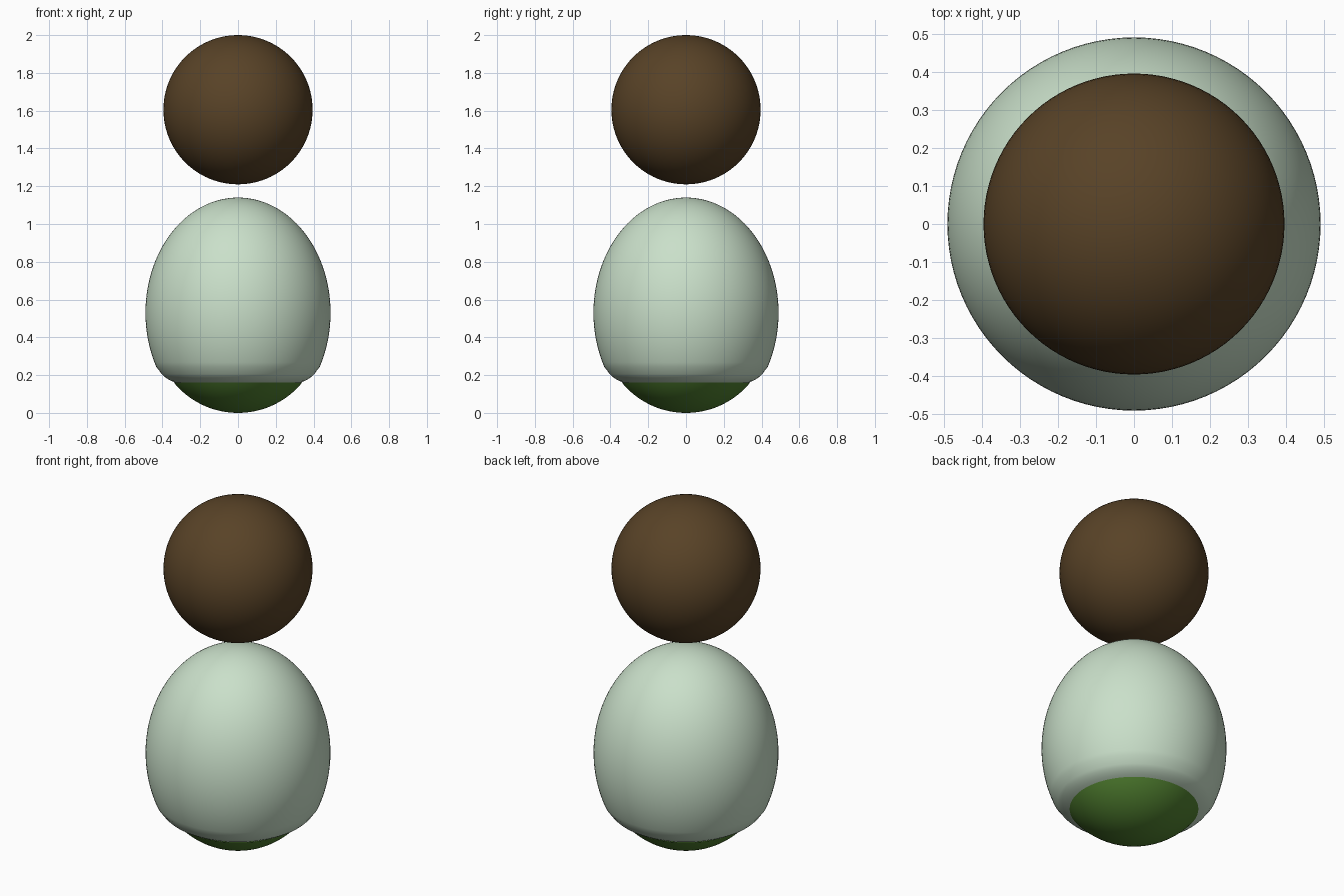
import bpy, bmesh, math

if "Cube" in bpy.data.objects:
    bpy.data.objects.remove(bpy.data.objects["Cube"])


def material(name, rgb):
    m = bpy.data.materials.new(name)
    m.diffuse_color = (*rgb, 1)
    m.use_nodes = True
    m.node_tree.nodes["Principled BSDF"].inputs["Base Color"].default_value = m.diffuse_color
    return m


def lathe(name, profile, mat, steps=96):
    """Spin an (r, z) profile around the z axis."""
    bm = bmesh.new()
    verts = [bm.verts.new((r, 0, z)) for r, z in profile]
    edges = [bm.edges.new(pair) for pair in zip(verts, verts[1:])]
    bmesh.ops.spin(bm, geom=verts + edges, cent=(0, 0, 0), axis=(0, 0, 1),
                   angle=math.tau, steps=steps)
    bmesh.ops.remove_doubles(bm, verts=bm.verts, dist=1e-4)
    bmesh.ops.recalc_face_normals(bm, faces=bm.faces)
    mesh = bpy.data.meshes.new(name)
    bm.to_mesh(mesh)
    bm.free()
    mesh.materials.append(mat)
    mesh.shade_smooth()
    ob = bpy.data.objects.new(name, mesh)
    bpy.context.collection.objects.link(ob)
    return ob


def arc(rx, rz, cz, a0, a1, n):
    """Elliptic arc from a0 to a1 degrees of elevation."""
    angles = [math.radians(a0 + (a1 - a0) * i / n) for i in range(n + 1)]
    return [(max(0, rx * math.cos(a)), cz + rz * math.sin(a)) for a in angles]


brown = material("dark brown", (0.098, 0.055, 0.02))
pale = material("pale green", (0.59, 0.745, 0.59))
green = material("leaf green", (0.083, 0.22, 0.03))

# floating ball on top
lathe("top_ball", arc(0.395, 0.395, 1.605, -90, 90, 48), brown)

# egg-shaped body with a rolled lower rim
rim = [(0.335, 0.162), (0.355, 0.17), (0.375, 0.181), (0.392, 0.193),
       (0.405, 0.206), (0.415, 0.221)]
lathe("egg_body", rim + arc(0.49, 0.61, 0.53, -28, 90, 48), pale)

# rounded base cap closing the underside
lathe("base_cap", arc(0.44, 0.44, 0.44, -90, -39.2, 20), green)
